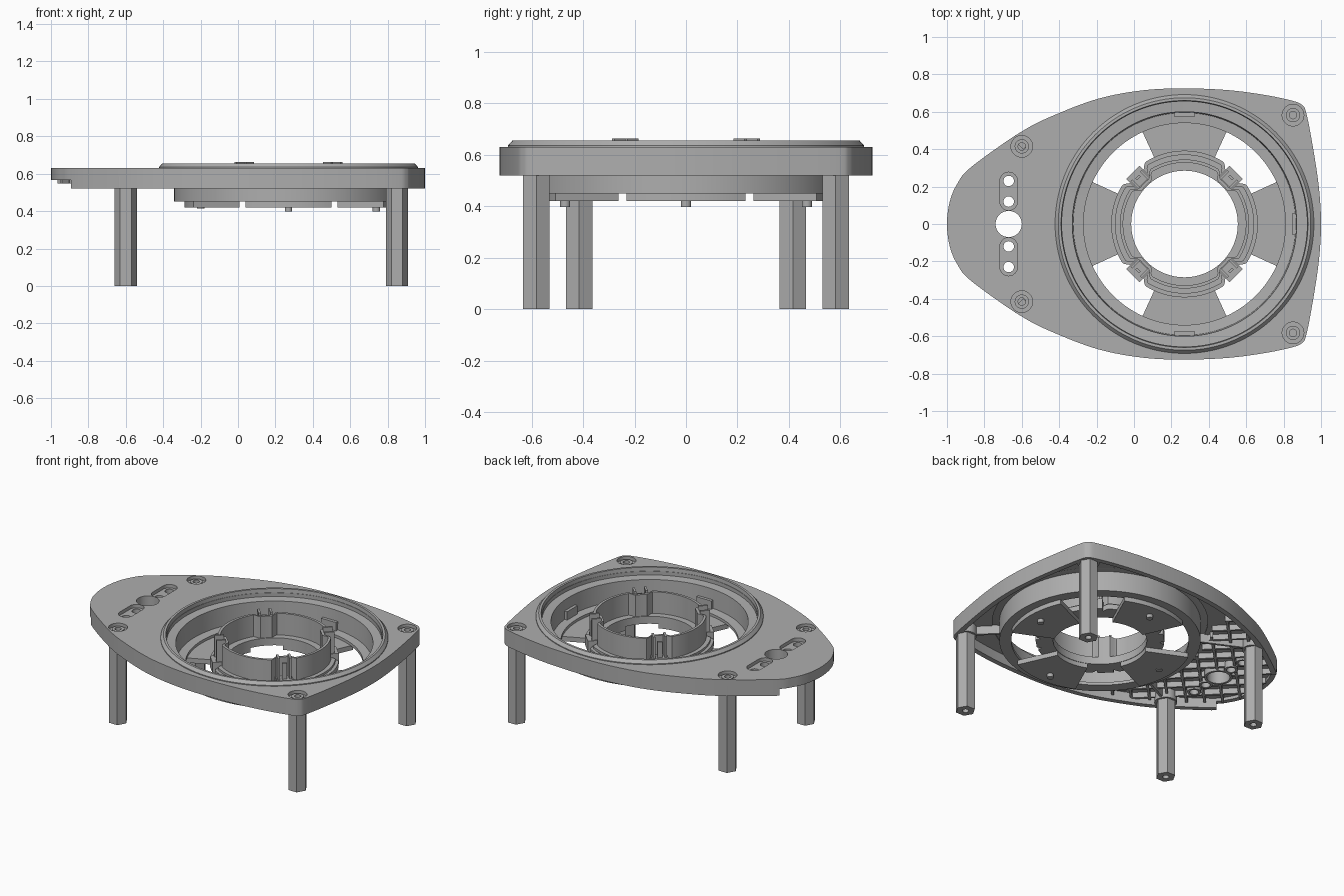
import bpy, bmesh
from math import sin, cos, pi, radians, hypot, degrees, atan2
from mathutils import Vector, Matrix

if "Cube" in bpy.data.objects:
    bpy.data.objects.remove(bpy.data.objects["Cube"])

grey = bpy.data.materials.new("plain_grey")
grey.use_nodes = True
colour = (0.42, 0.42, 0.42, 1)
grey.diffuse_color = colour
grey.node_tree.nodes["Principled BSDF"].inputs["Base Color"].default_value = colour

CX = 0.27  # centre of the round opening
LEGS = [(x, s * y) for x, y in ((-0.6, 0.415), (0.85, 0.582)) for s in (1, -1)]
SIDES = [(-0.67, s * y) for y in (0.12, 0.23) for s in (1, -1)]


def add_object(name, mesh, smooth=True):
    ob = bpy.data.objects.new(name, mesh)
    bpy.context.collection.objects.link(ob)
    mesh.materials.clear()
    mesh.materials.append(grey)
    if smooth:
        bpy.ops.object.select_all(action='DESELECT')
        ob.select_set(True)
        bpy.context.view_layer.objects.active = ob
        bpy.ops.object.shade_smooth_by_angle(angle=radians(30))
    return ob


def sheet(name, loops, z0, z1):
    """Flat sheet from closed outlines; inner outlines become holes."""
    cu = bpy.data.curves.new(name, 'CURVE')
    cu.dimensions, cu.fill_mode, cu.extrude = '2D', 'BOTH', (z1 - z0) / 2
    for pts in loops:
        sp = cu.splines.new('POLY')
        sp.points.add(len(pts) - 1)
        for p, (x, y) in zip(sp.points, pts):
            p.co = (x, y, 0, 1)
        sp.use_cyclic_u = True
    tmp = bpy.data.objects.new(name, cu)
    bpy.context.collection.objects.link(tmp)
    dg = bpy.context.evaluated_depsgraph_get()
    me = bpy.data.meshes.new_from_object(tmp.evaluated_get(dg))
    bpy.data.objects.remove(tmp)
    bm = bmesh.new()
    bm.from_mesh(me)
    bmesh.ops.remove_doubles(bm, verts=bm.verts, dist=1e-5)
    bmesh.ops.recalc_face_normals(bm, faces=bm.faces)
    bmesh.ops.translate(bm, verts=bm.verts, vec=(0, 0, (z0 + z1) / 2))
    bm.to_mesh(me)
    bm.free()
    return add_object(name, me)


def circle(x, y, r, n=32, turn=0):
    return [(x + r * cos(turn + 2 * pi * i / n), y + r * sin(turn + 2 * pi * i / n)) for i in range(n)]


def sector(r0, r1, mid, half, n=16):
    angles = [radians(mid - half + 2 * half * i / n) for i in range(n + 1)]
    return ([(CX + r1 * cos(a), r1 * sin(a)) for a in angles]
            + [(CX + r0 * cos(a), r0 * sin(a)) for a in reversed(angles)])


def slot(x, y0, y1, r, n=12):
    top = [(x + r * cos(pi * i / n), y1 + r * sin(pi * i / n)) for i in range(n + 1)]
    return top + [(x - r * cos(pi * i / n), y0 - r * sin(pi * i / n)) for i in range(n + 1)]


def lathe(name, profile, steps=128):
    bm = bmesh.new()
    vs = [bm.verts.new((r, 0, z)) for r, z in profile]
    es = [bm.edges.new((a, b)) for a, b in zip(vs, vs[1:] + vs[:1])]
    bmesh.ops.spin(bm, geom=vs + es, cent=(0, 0, 0), axis=(0, 0, 1), angle=2 * pi, steps=steps)
    bmesh.ops.remove_doubles(bm, verts=bm.verts, dist=1e-5)
    bmesh.ops.recalc_face_normals(bm, faces=bm.faces)
    bmesh.ops.translate(bm, verts=bm.verts, vec=(CX, 0, 0))
    me = bpy.data.meshes.new(name)
    bm.to_mesh(me)
    bm.free()
    return add_object(name, me)


def boxes(name, items):
    """items: (centre, size, turn about z)"""
    bm = bmesh.new()
    for c, s, turn in items:
        m = Matrix.Translation(c) @ Matrix.Rotation(turn, 4, 'Z') @ Matrix.Diagonal((*s, 1))
        bmesh.ops.create_cube(bm, size=1, matrix=m)
    me = bpy.data.meshes.new(name)
    bm.to_mesh(me)
    bm.free()
    return add_object(name, me, False)


# Outline of the plate: smooth half, then mirrored
half = [(-1, 0), (-0.985, 0.12), (-0.945, 0.215), (-0.87, 0.305), (-0.6, 0.495), (-0.4, 0.593),
        (-0.18, 0.673), (0.05, 0.715), (0.27, 0.725), (0.5, 0.716), (0.7, 0.69), (0.85, 0.658),
        (0.9, 0.635), (0.922, 0.59), (0.955, 0.42), (0.988, 0.2), (1, 0)]


def smooth_path(p, n=6):
    mir = lambda q: (q[0], -q[1])
    p = [Vector(q) for q in [mir(p[1])] + p + [mir(p[-2])]]
    out = []
    for a, b, c, d in zip(p, p[1:], p[2:], p[3:]):
        for i in range(n):
            t = i / n
            out.append(0.5 * (2 * b + (c - a) * t + (2 * a - 5 * b + 4 * c - d) * t * t
                              + (3 * b - a - 3 * c + d) * t ** 3))
    return out + [p[-2]]


upper = smooth_path(half)
outline = [tuple(v) for v in upper] + [(v.x, -v.y) for v in reversed(upper[1:-1])]


def inset(pts, d):
    out = []
    for i, p in enumerate(pts):
        t = (Vector(pts[(i + 1) % len(pts)]) - Vector(pts[i - 1])).normalized()
        out.append((p[0] + t.y * d, p[1] - t.x * d))
    return out


inner = inset(outline, 0.033)

# Top plate in two layers so that the recesses have floors
opening = circle(CX, 0, 0.655, 128)
eye = circle(-0.67, 0, 0.07, 40)
sheet("plate_top", [outline, opening, eye] + [circle(x, y, 0.058) for x, y in LEGS]
      + [slot(-0.67, y0, y0 + 0.11, 0.047) for y0 in (0.12, -0.23)], 0.607, 0.63)
sheet("plate_floor", [outline, opening, eye] + [circle(x, y, 0.02, 24) for x, y in LEGS]
      + [circle(x, y, 0.028, 24) for x, y in SIDES], 0.585, 0.607)

# Skirt, cut away lower down at the tip
sheet("skirt_upper", [outline, inner], 0.565, 0.585)
n = len(outline)
keep = [i for i in range(n) if outline[i][0] > -0.905]
sheet("skirt_lower", [[outline[i] for i in keep] + [inner[i] for i in reversed(keep)]], 0.52, 0.565)

# Hexagonal legs, bosses and screw rings
for i, (x, y) in enumerate(LEGS):
    sheet("leg_%d" % i, [circle(x, y, 0.06, 6), circle(x, y, 0.02, 16)], 0, 0.525)
    sheet("leg_plug_%d" % i, [circle(x, y, 0.022, 16)], 0.05, 0.5)
    sheet("leg_boss_%d" % i, [circle(x, y, 0.068), circle(x, y, 0.02, 16)], 0.522, 0.585)
    sheet("screw_ring_%d" % i, [circle(x, y, 0.038), circle(x, y, 0.02, 16)], 0.607, 0.62)
for i, (x, y) in enumerate(SIDES):
    sheet("hole_boss_%d" % i, [circle(x, y, 0.042, 24), circle(x, y, 0.028, 24)], 0.54, 0.585)
sheet("eye_boss", [circle(-0.67, 0, 0.085, 40), eye], 0.54, 0.585)


# Diagonal stiffening ribs under the tip
def in_outline(x, y):
    hit = False
    for (ax, ay), (bx, by) in zip(inner, inner[1:] + inner[:1]):
        if (ay > y) != (by > y) and x < ax + (y - ay) * (bx - ax) / (by - ay):
            hit = not hit
    return hit


def rib_room(p):
    return (p.x < -0.28 and hypot(p.x - CX, p.y) > 0.69 and hypot(p.x + 0.67, p.y) > 0.08
            and all(hypot(p.x - x, p.y - y) > 0.038 for x, y in SIDES) and in_outline(p.x, p.y))


ribs = []
for turn in (pi / 4, -pi / 4):
    d = Vector((cos(turn), sin(turn)))
    side = Vector((-d.y, d.x))
    for k in range(-7, 8):
        start = None
        for s in range(-80, 81):
            p = Vector((-0.67, 0)) + side * (k * 0.11) + d * (s * 0.01)
            ok = rib_room(p)
            if ok and start is None:
                start = p
            if not ok and start is not None:
                mid, length = (start + p) / 2, (p - start).length
                ribs.append(((mid.x, mid.y, 0.568), (length, 0.016, 0.04), turn))
                start = None
boxes("tip_ribs", ribs)

# Short ribs tying the bowl to the leg bosses
ties = []
for x, y in LEGS:
    a, r = atan2(y, x - CX), hypot(x - CX, y)
    ties.append(((CX + (r + 0.55) / 2 * cos(a), (r + 0.55) / 2 * sin(a), 0.56),
                 (r - 0.66, 0.016, 0.06), a))
boxes("tie_ribs", ties)

# Stepped bowl with raised lip
lathe("bowl_ring", [(0.692, 0.6), (0.692, 0.636), (0.675, 0.655), (0.66, 0.655), (0.655, 0.605),
                    (0.6, 0.6), (0.595, 0.475), (0.54, 0.47), (0.54, 0.45), (0.612, 0.45),
                    (0.612, 0.585), (0.65, 0.59)])
boxes("bowl_tabs", [((CX + 0.585 * cos(a), 0.585 * sin(a), 0.5), (0.02, 0.11, 0.06), a)
                    for a in (0, pi / 2, -pi / 2)])

# Spoke pads with screw ends below
for i in range(4):
    a = i * pi / 2
    sheet("spoke_%d" % i, [sector(0.288, 0.557, degrees(a), 24.5)], 0.42, 0.452)
    drop = 0.415 if i == 2 else 0.397
    sheet("spoke_screw_%d" % i, [circle(CX + 0.47 * cos(a), 0.47 * sin(a), 0.02, 20)], drop, 0.43)


# Hub: flange and a wall that bulges out over each spoke
def hub_loop(r_wide, r_narrow):
    pts = []
    for i in range(180):
        off = abs((i * 2 + 45) % 90 - 45)
        t = min(max((off - 33) / 4, 0), 1)
        r = r_wide + (r_narrow - r_wide) * t
        pts.append((CX + r * cos(radians(i * 2)), r * sin(radians(i * 2))))
    return pts


hole = circle(CX, 0, 0.285, 96)
sheet("hub_flange", [hub_loop(0.392, 0.36), hole], 0.45, 0.485)
sheet("hub_step", [hub_loop(0.372, 0.33), hole], 0.485, 0.5)
sheet("hub_wall", [hub_loop(0.345, 0.307), hub_loop(0.328, 0.29)], 0.5, 0.645)

# Clips on the four diagonals of the hub
clips = []
for k in range(4):
    a = pi / 4 + k * pi / 2
    out, tan = Vector((cos(a), sin(a), 0)), Vector((-sin(a), cos(a), 0))
    c = Vector((CX, 0, 0))
    clips.append((c + out * 0.35 + Vector((0, 0, 0.485)), (0.08, 0.1, 0.07), a))
    for s in (1, -1):
        clips.append((c + out * 0.335 + tan * s * 0.036 + Vector((0, 0, 0.58)), (0.06, 0.014, 0.166), a))
    clips.append((c + out * 0.352 + Vector((0, 0, 0.56)), (0.014, 0.03, 0.13), a))
boxes("hub_clips", clips)
